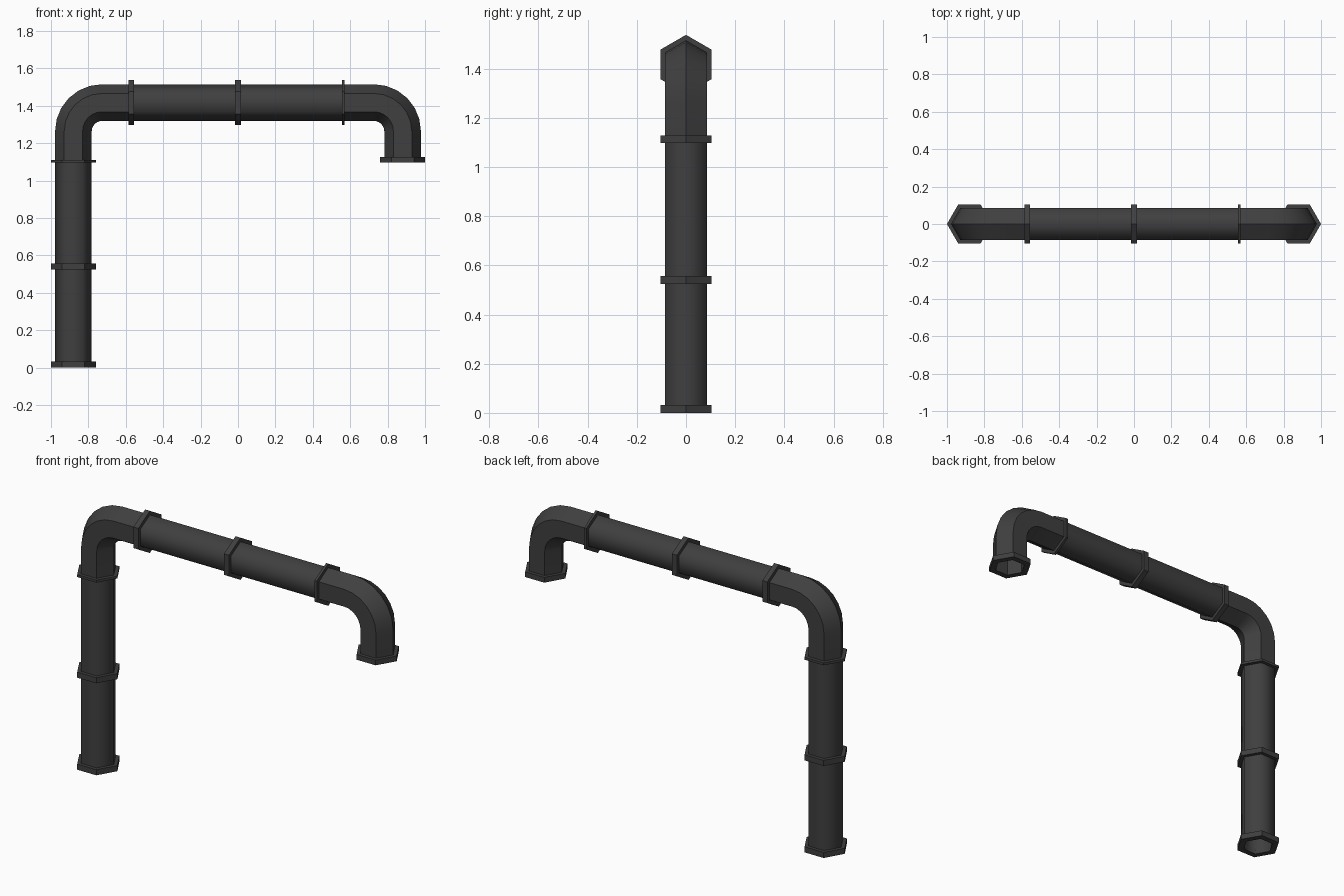
import bpy, bmesh
from math import cos, sin, pi, radians
from mathutils import Vector

if "Cube" in bpy.data.objects:
    bpy.data.objects.remove(bpy.data.objects["Cube"])

PX, PZ = 0.88, 1.417           # vertical pipe axis (x) and horizontal pipe axis (z)
R_OUT, R_IN, R_FLANGE = 0.098, 0.083, 0.12
BEND = 0.153                   # bend centre-line radius
Y = Vector((0, 1, 0))

dark = bpy.data.materials.new("dark_grey")
dark.diffuse_color = (0.05, 0.05, 0.05, 1)
dark.use_nodes = True
dark.node_tree.nodes["Principled BSDF"].inputs["Base Color"].default_value = dark.diffuse_color


def hex_tube(name, stations, r_out, r_in, smooth_angle=None):
    """Hollow hexagonal tube along stations of (point, in-plane normal)."""
    bm = bmesh.new()
    loop = [(s, r_out) for s in stations] + [(s, r_in) for s in reversed(stations)]
    rings = []
    for (p, n), r in loop:
        rings.append([bm.verts.new(p + r * (cos(k * pi / 3) * n + sin(k * pi / 3) * Y))
                      for k in range(6)])
    for i, a in enumerate(rings):
        b = rings[(i + 1) % len(rings)]
        for k in range(6):
            j = (k + 1) % 6
            bm.faces.new((a[k], a[j], b[j], b[k]))
    bmesh.ops.recalc_face_normals(bm, faces=bm.faces)
    mesh = bpy.data.meshes.new(name)
    bm.to_mesh(mesh)
    bm.free()
    mesh.materials.append(dark)
    ob = bpy.data.objects.new(name, mesh)
    bpy.context.collection.objects.link(ob)
    if smooth_angle:
        bpy.ops.object.select_all(action='DESELECT')
        ob.select_set(True)
        bpy.context.view_layer.objects.active = ob
        bpy.ops.object.shade_smooth_by_angle(angle=radians(smooth_angle))
    return ob


def upright(x, z0, z1):
    return [(Vector((x, 0, z)), Vector((1, 0, 0))) for z in (z0, z1)]


def level(x0, x1):
    return [(Vector((x, 0, PZ)), Vector((0, 0, 1))) for x in (x0, x1)]


# straight pipes, softly shaded
for i, (a, b) in enumerate([(0, 0.54), (0.54, 1.1)]):
    hex_tube(f"upright_pipe_{i + 1}", upright(-PX, a, b), R_OUT, R_IN, 70)
for i, (a, b) in enumerate([(-0.565, 0), (0, 0.565)]):
    hex_tube(f"level_pipe_{i + 1}", level(a, b), R_OUT, R_IN, 70)

# elbows, mirrored left and right
for side, s in (("left", -1), ("right", 1)):
    cx, cz = PX - BEND, PZ - BEND
    path = [(Vector((s * PX, 0, 1.1)), Vector((s, 0, 0)))]
    for k in range(7):
        t = k * pi / 12
        n = Vector((s * cos(t), 0, sin(t)))
        path.append((Vector((s * cx, 0, cz)) + BEND * n, n))
    path.append((Vector((s * 0.56, 0, PZ)), Vector((0, 0, 1))))
    hex_tube(f"{side}_elbow", path, R_OUT, R_IN, 30)

# flanges
for name, st in {
    "base_flange": upright(-PX, 0, 0.032),
    "upright_middle_flange": upright(-PX, 0.524, 0.556),
    "upright_top_flange": upright(-PX, 1.097, 1.111),
    "level_left_flange": level(-0.585, -0.555),
    "level_middle_flange": level(-0.016, 0.016),
    "level_right_flange": level(0.555, 0.569),
    "outlet_flange": upright(PX, 1.097, 1.127),
}.items():
    hex_tube(name, st, R_FLANGE, R_IN)
